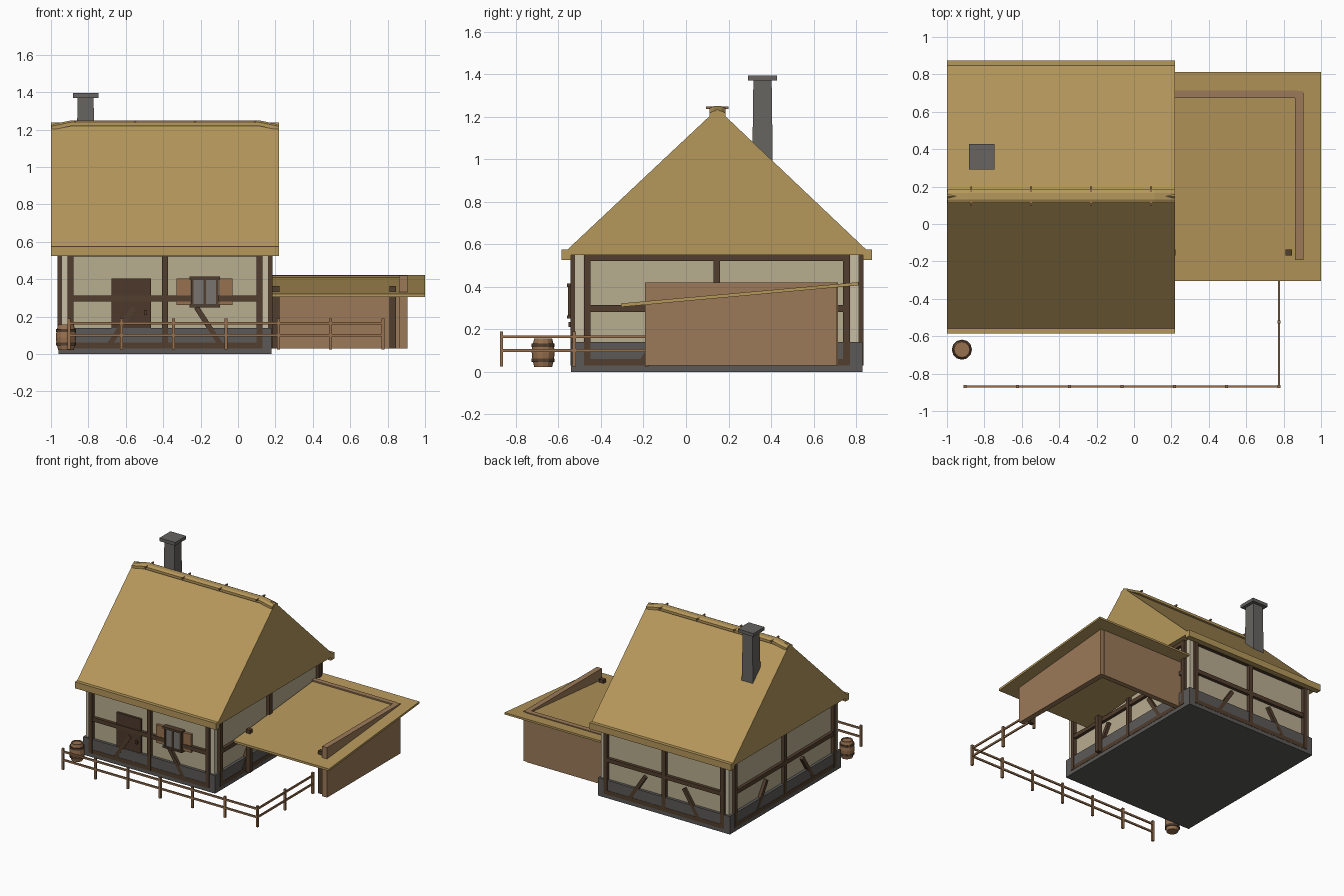
import bpy, bmesh
from math import pi, atan2, hypot
from mathutils import Matrix, Vector

cube = bpy.data.objects.get("Cube")
if cube:
    bpy.data.objects.remove(cube, do_unlink=True)


def material(name, hex_colour):
    srgb = [int(hex_colour[i:i + 2], 16) / 255 for i in (0, 2, 4)]
    col = [c / 12.92 if c < 0.04 else ((c + 0.055) / 1.055) ** 2.4 for c in srgb] + [1]
    m = bpy.data.materials.new(name)
    m.use_nodes = True
    m.diffuse_color = col
    m.node_tree.nodes["Principled BSDF"].inputs["Base Color"].default_value = col
    return m


THATCH = material("thatch", "b5975b")
PLASTER = material("plaster", "b9ad90")
PALE = material("pale corner plaster", "c8bea4")
TIMBER = material("dark timber", "523e2e")
PLANK = material("plank brown", "9c7a59")
WOOD = material("fence wood", "98714f")
STONE = material("dark stone", "5c5a58")
CHIMNEY = material("chimney stone", "676461")
DOOR = material("door brown", "4d392b")
GLASS = material("window grey", "787470")


def finish(name, bm, mat):
    bmesh.ops.recalc_face_normals(bm, faces=bm.faces)
    mesh = bpy.data.meshes.new(name)
    bm.to_mesh(mesh)
    bm.free()
    mesh.materials.append(mat)
    ob = bpy.data.objects.new(name, mesh)
    bpy.context.collection.objects.link(ob)
    return ob


def add_box(bm, x, y, z, matrix=Matrix()):
    """Box from (min, max) pairs along each axis."""
    mid = Vector([(a + b) / 2 for a, b in (x, y, z)])
    size = [b - a for a, b in (x, y, z)]
    m = matrix @ Matrix.Translation(mid) @ Matrix.Diagonal(size + [1])
    return bmesh.ops.create_cube(bm, size=1, matrix=m)["verts"]


def boxes(name, mat, *specs):
    bm = bmesh.new()
    for s in specs:
        add_box(bm, *s)
    return finish(name, bm, mat)


def around(c, half):
    return (c - half, c + half)


def loft(name, rings, mat):
    """Skin between rings of points and close both ends."""
    bm = bmesh.new()
    loops = [[bm.verts.new(p) for p in r] for r in rings]
    n = len(loops[0])
    for a, b in zip(loops, loops[1:]):
        for i in range(n):
            j = (i + 1) % n
            bm.faces.new((a[i], a[j], b[j], b[i]))
    bm.faces.new(loops[0])
    bm.faces.new(loops[-1])
    return finish(name, bm, mat)


# House body
CX, CY = -0.39, 0.145
boxes("plinth", STONE, (around(CX, 0.57), around(CY, 0.685), (0, 0.14)))
boxes("plaster_walls", PLASTER, (around(CX, 0.548), around(CY, 0.663), (0.1, 0.56)))
boxes("corner_plaster", PALE, *[
    (around(CX + sx * 0.537, 0.017), around(CY + sy * 0.650, 0.02), (0.12, 0.56))
    for sx in (-1, 1) for sy in (-1, 1)])


# Timber frame: one wall design turned onto four sides
def wall_frame(name, turn, post, out):
    m = Matrix.Translation((CX, CY, 0)) @ Matrix.Rotation(turn * pi / 2, 4, 'Z')
    bm = bmesh.new()
    depth = (-out - 0.004, -out + 0.03)
    for u in (-post, 0, post):
        add_box(bm, around(u, 0.016), depth, (0.03, 0.55), m)
    for z in (0.045, 0.298, 0.537):
        add_box(bm, (-post, post), (depth[0] + 0.002, depth[1]), around(z, 0.016), m)
    for s in (-1, 1):
        a = Vector((s * (post / 2 + 0.045), 0.05))
        b = Vector((s * (post / 2 - 0.085), 0.25))
        d = b - a
        tilt = (m @ Matrix.Translation((a.x, 0, a.y))
                @ Matrix.Rotation(-atan2(d.y, d.x), 4, 'Y'))
        add_box(bm, (0, d.length), (depth[0] + 0.003, depth[1]), around(0, 0.014), tilt)
    finish(name, bm, TIMBER)


for turn, side in enumerate(("front", "left", "back", "right")):
    wall_frame(side + "_timber_frame", turn, *((0.61, 0.57) if turn % 2 else (0.505, 0.685)))

# Thatched roof with eaves rolls
half = [(0.73, 0.575), (0.73, 0.525), (0.687, 0.525), (0.687, 0.55)]
right = [(CY + 0.003, 1.238), (CY + 0.703, 0.575)] + [(CY + y, z) for y, z in half]
left = [(2 * CY - y, z) for y, z in reversed(right[1:])]
loft("thatched_roof", [[(x, y, z) for y, z in right + left] for x in (-1, 0.22)], THATCH)

# Ridge cap dips below the ridge at both ends
section = [(-0.037, -0.03), (-0.037, -0.01), (-0.018, 0), (0.018, 0), (0.037, -0.01), (0.037, -0.03)]
loft("ridge_cap", [[(x, CY + 0.003 + y, top + z) for y, z in section]
                   for x, top in ((-0.998, 1.228), (-0.89, 1.25), (0.11, 1.25), (0.218, 1.228))], THATCH)
boxes("ridge_pegs", WOOD, *[
    (around(x, 0.005), around(CY + 0.003, 0.053), (1.237, 1.248)) for x in (-0.87, -0.55, -0.23, 0.09)])

# Chimney
loft("chimney_stack", [[(-0.815 + sx * h, 0.36 + sy * h, z) for sx, sy in ((-1, -1), (1, -1), (1, 1), (-1, 1))]
                       for z, h in ((0.85, 0.05), (1.372, 0.043))], CHIMNEY)
boxes("chimney_cap", CHIMNEY, (around(-0.815, 0.068), around(0.36, 0.068), (1.37, 1.395)))

# Door and window
boxes("door", DOOR, ((-0.675, -0.465), (-0.536, -0.5), (0.135, 0.405)))
boxes("door_handle", TIMBER, (around(-0.495, 0.008), (-0.552, -0.53), (0.21, 0.235)))
boxes("window_frame", TIMBER,
      ((-0.26, -0.095), (-0.56, -0.51), (0.4, 0.416)),
      ((-0.26, -0.095), (-0.56, -0.51), (0.25, 0.264)),
      *[(around(x, 0.007), (-0.556, -0.51), (0.25, 0.41)) for x in (-0.245, -0.178, -0.11)])
boxes("window_panes", GLASS, ((-0.245, -0.11), (-0.549, -0.51), (0.26, 0.405)))
boxes("shutters", WOOD, *[(x, (-0.538, -0.51), (0.262, 0.403)) for x in ((-0.33, -0.255), (-0.1, -0.03))])

# Lean-to shed: walls, posts and sloping roof
boxes("shed_walls", PLANK,
      ((0.862, 0.905), (-0.193, 0.71), (0.03, 0.42)),
      ((0.165, 0.875), (0.675, 0.715), (0.03, 0.42)))
boxes("shed_posts", TIMBER, *[
    (around(x, 0.018), around(-0.152, 0.016), (0.03, 0.363)) for x in (0.203, 0.828)])
loft("shed_roof", [[(x, -0.305, 0.305), (x, 0.812, 0.407), (x, 0.812, 0.422), (x, -0.305, 0.322)]
                   for x in (0.17, 1.0)], THATCH)

# Fence: front run and side return
T = 0.008
front_x = [-0.903 + i * 0.2797 for i in range(7)]
boxes("fence_posts", WOOD,
      *[(around(x, T), around(-0.868, T), (0.025, 0.19)) for x in front_x],
      *[(around(0.775, T), around(y, T), (0.025, 0.19)) for y in (-0.525, -0.185)])
boxes("fence_rails", WOOD, *[
    spec for z in (0.1, 0.165) for spec in (
        ((-0.903, 0.775), around(-0.868, 0.005), around(z, 0.007)),
        (around(0.775, 0.005), (-0.868, -0.185), around(z, 0.007)))])


# Barrel with hoops
def turned(name, profile, mat, sides=12):
    circle = [Matrix.Rotation(2 * pi * i / sides, 3, 'Z') @ Vector((1, 0, 0)) for i in range(sides)]
    return loft(name, [[(-0.92 + c.x * r, -0.672 + c.y * r, z) for c in circle]
                       for r, z in profile], mat)


turned("barrel", [(0.042, 0.022), (0.051, 0.06), (0.054, 0.09), (0.051, 0.12), (0.042, 0.157),
                  (0.036, 0.157), (0.036, 0.15)], WOOD)
for name, z in (("lower_hoop", 0.055), ("upper_hoop", 0.125)):
    turned("barrel_" + name, [(0.054, z - 0.008), (0.054, z + 0.008)], TIMBER)
